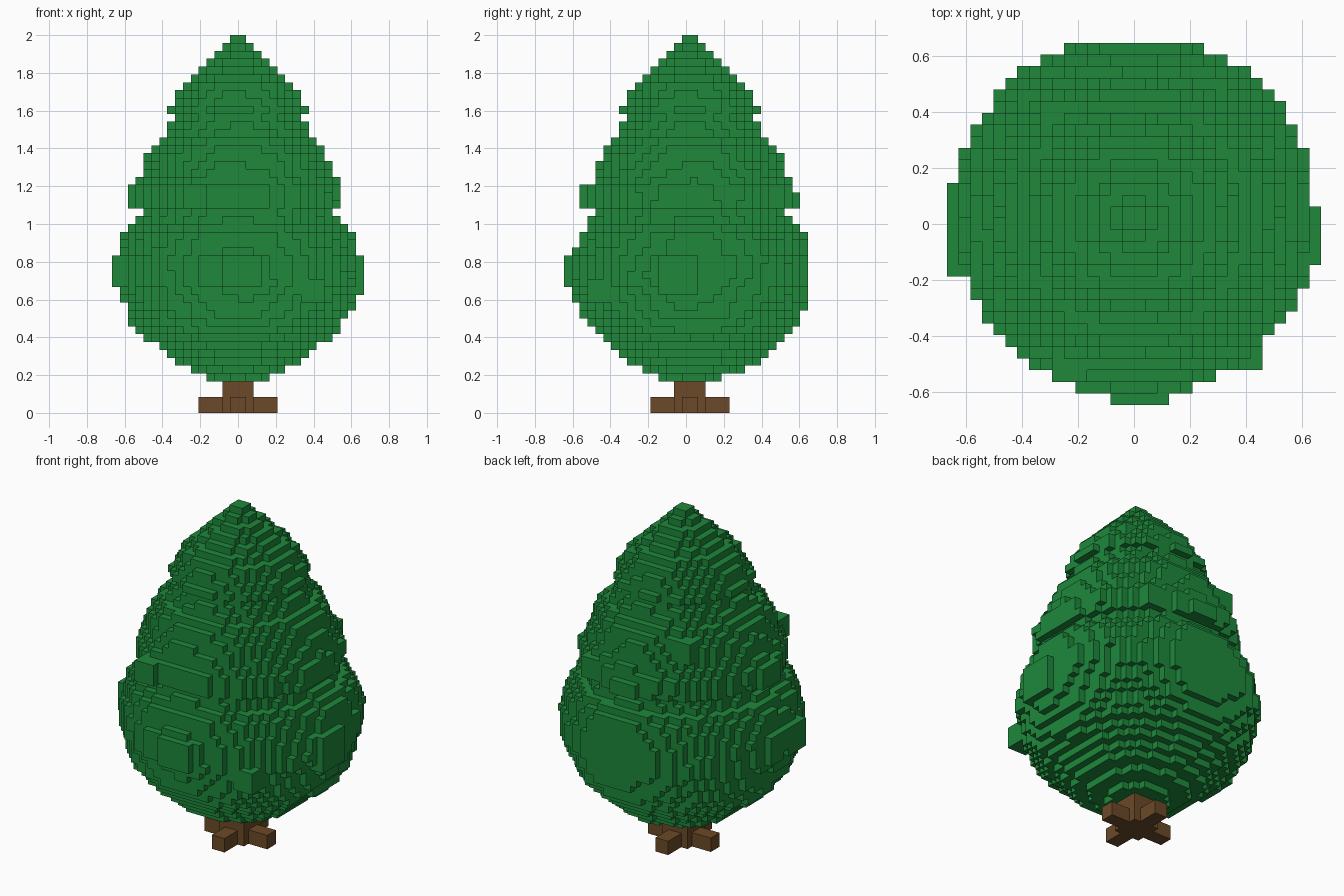
import bpy, bmesh, math

default = bpy.data.objects.get("Cube")
if default:
    bpy.data.objects.remove(default, do_unlink=True)

V = 2 / 48          # edge length of one block
AXIS_Y = 0.5        # trunk axis offset, in blocks


def material(name, rgb):
    mat = bpy.data.materials.new(name)
    mat.use_nodes = True
    colour = (*rgb, 1)
    mat.diffuse_color = colour
    bsdf = mat.node_tree.nodes["Principled BSDF"]
    bsdf.inputs["Base Color"].default_value = colour
    bsdf.inputs["Roughness"].default_value = 0.9
    return mat


def box(x, y, z):
    """Set of block cells in three half-open ranges."""
    return {(i, j, k) for i in range(*x) for j in range(*y) for k in range(*z)}


def block_object(name, cells, mat):
    """Mesh made of only the outer faces of a set of blocks."""
    bm = bmesh.new()
    verts = {}

    def vert(p):
        if p not in verts:
            verts[p] = bm.verts.new((p[0] * V, (p[1] + AXIS_Y) * V, p[2] * V))
        return verts[p]

    for cell in sorted(cells):
        for axis in range(3):
            u, w = (axis + 1) % 3, (axis + 2) % 3
            for side in (0, 1):
                near = list(cell)
                near[axis] += 2 * side - 1
                if tuple(near) in cells:
                    continue
                ring = []
                for du, dw in ((0, 0), (1, 0), (1, 1), (0, 1)):
                    p = list(cell)
                    p[axis] += side
                    p[u] += du
                    p[w] += dw
                    ring.append(vert(tuple(p)))
                bm.faces.new(ring if side else ring[::-1])
    mesh = bpy.data.meshes.new(name)
    bm.to_mesh(mesh)
    bm.free()
    mesh.materials.append(mat)
    obj = bpy.data.objects.new(name, mesh)
    bpy.context.collection.objects.link(obj)


# Foliage outline: (layer, radius in blocks), three tiers
PROFILE = [(4, 4), (5, 6.5), (6, 8.5), (8, 10.6), (10, 13), (12, 14.3),
           (15, 15.2), (16, 15.6), (19, 15.6), (20, 15.2), (22, 14.8),
           (23, 14), (24, 12.8), (25, 12.5), (26, 13.3), (28, 13.3),
           (29, 12.7), (30, 12.2), (32, 11.6), (33, 11.2), (34, 10.5),
           (35, 9.4), (37, 8.2), (38, 8.9), (41, 7.3), (43, 5.2),
           (44, 4.1), (45, 3.1), (46, 2.1), (47, 1)]


def radius(layer):
    for (a, ra), (b, rb) in zip(PROFILE, PROFILE[1:]):
        if a <= layer <= b:
            return ra + (rb - ra) * (layer - a) / (b - a)


def lump(angle, layer):
    """Gentle irregularity of the leaf surface."""
    return (0.12 * math.sin(5 * angle + layer * 0.6)
            + 0.1 * math.sin(9 * angle - layer * 0.9 + 2))


leaves = set()
for i, j, k in box((-16, 16), (-15, 15), (4, 48)):
    r = radius(k)
    # The lowest tier sits slightly towards the back
    x, y = i + 0.5, j + (0.2 if k < 24 else 0.5)
    rough = lump(math.atan2(y, x), k) * min(1, r / 12)
    if math.hypot(x, y) <= r - 0.15 + rough:
        leaves.add((i, j, k))

# Shallow pads at the widest part of the lowest tier
leaves |= box((-2, 3), (-16, -14), (16, 20))
leaves |= box((-16, -14), (-5, -1), (16, 20))
leaves |= box((-16, -14), (0, 3), (16, 20))
leaves |= box((14, 16), (-4, 1), (15, 20))

# Shallow pads on the middle tier
leaves |= box((-2, 2), (12, 14), (26, 28))
leaves |= box((-14, -12), (-2, 2), (26, 29))

# Leaf tufts standing out of the surface
for corner in ((-7, -14, 26), (5, 9, 26), (-8, 7, 31), (8, -13, 14)):
    leaves |= box(*((c, c + 3) for c in corner))
block_object("foliage", leaves, material("leaf green", (0.013, 0.245, 0.044)))

# Square trunk on a cross-shaped foot
wood = box((-2, 2), (-2, 2), (0, 5))
wood |= box((-5, 5), (-1, 1), (0, 2)) | box((-1, 1), (-5, 5), (0, 2))
block_object("trunk", wood - leaves, material("bark brown", (0.148, 0.067, 0.021)))
